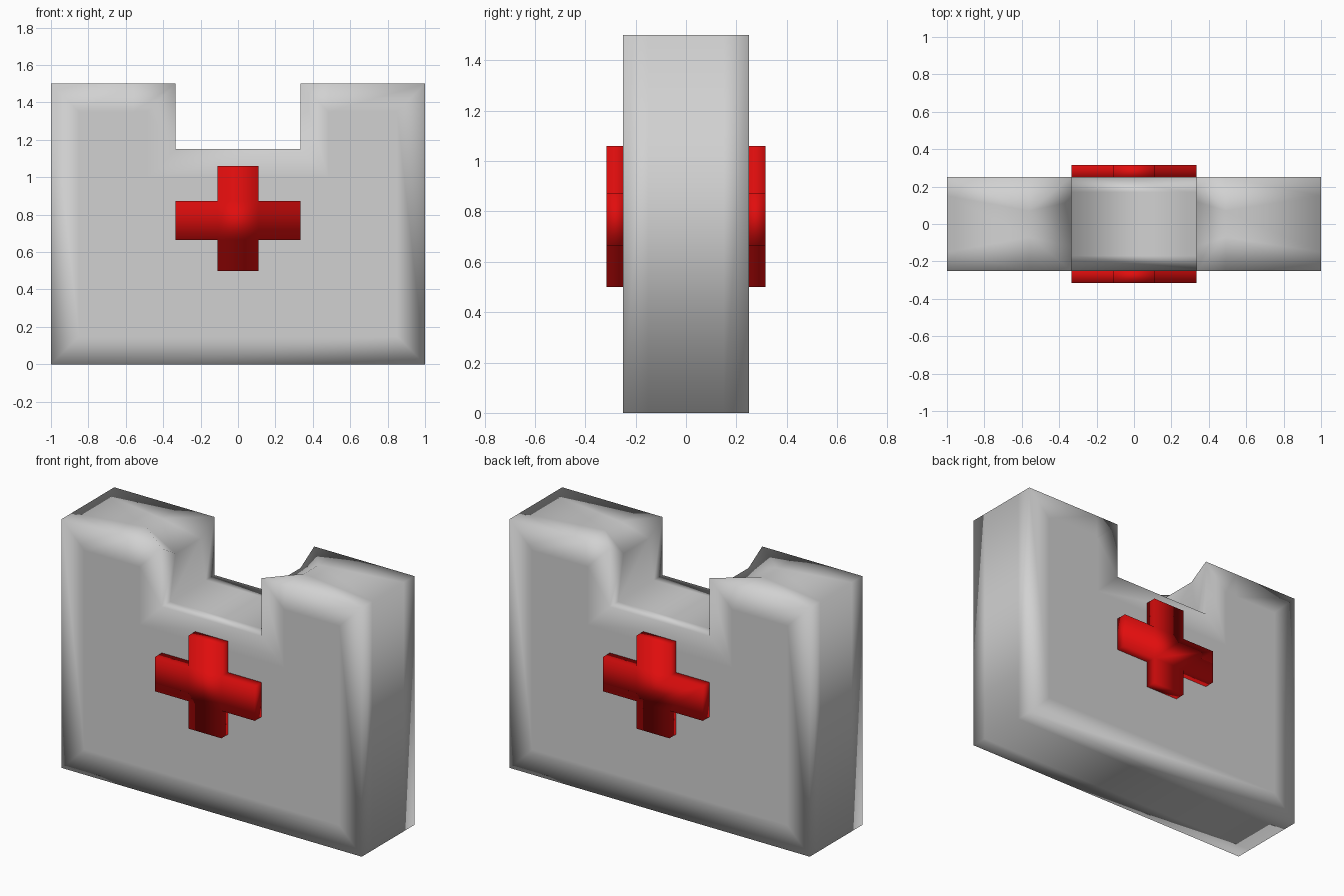
import bpy
import bmesh

cube = bpy.data.objects.get("Cube")
if cube:
    bpy.data.objects.remove(cube, do_unlink=True)


def make_material(name, color):
    mat = bpy.data.materials.new(name)
    mat.use_nodes = True
    mat.diffuse_color = color
    bsdf = next(n for n in mat.node_tree.nodes if n.type == 'BSDF_PRINCIPLED')
    bsdf.inputs["Base Color"].default_value = color
    return mat


def finish(name, bm, mat):
    """Turn a bmesh into a smooth-shaded object."""
    bmesh.ops.recalc_face_normals(bm, faces=bm.faces[:])
    mesh = bpy.data.meshes.new(name)
    bm.to_mesh(mesh)
    bm.free()
    mesh.materials.append(mat)
    for poly in mesh.polygons:
        poly.use_smooth = True
    obj = bpy.data.objects.new(name, mesh)
    bpy.context.collection.objects.link(obj)
    return obj


def loft(bm, rows, splits=()):
    """Skin closed rows of points; splits maps a span to its diagonal."""
    rings = [[bm.verts.new(p) for p in row] for row in rows]
    count = len(rings[0])
    for r, (near, far) in enumerate(zip(rings, rings[1:])):
        for i in range(count):
            j = (i + 1) % count
            quad = (near[i], near[j], far[j], far[i])
            rim, inner = (near, far) if r == 0 else (far, near)
            if i in splits and r != 1:
                p, q = (j, i) if splits[i] == "end" else (i, j)
                # rim corner p joins the crease point q
                bm.faces.new((rim[p], rim[q], inner[q]))
                bm.faces.new((rim[p], inner[q], inner[p]))
            else:
                bm.faces.new(quad)
    return [bm.faces.new(rings[0]), bm.faces.new(rings[-1])]


grey = make_material("light grey", (0.64, 0.64, 0.64, 1))
red = make_material("red", (0.75, 0.004, 0.004, 1))

# Case body: x, z, half depth and height of the inner rows
HALF_DEPTH, TOP, FLOOR, NOTCH = 0.25, 1.5, 1.15, 0.333
profile = [
    (-1, 0, 0.15, 0), (1, 0, 0.15, 0), (1, TOP, 0.15, TOP),
    (0.49, TOP, 0.07, TOP), (NOTCH, TOP, 0.12, 1.42),
    (NOTCH, FLOOR, 0.17, FLOOR), (-NOTCH, FLOOR, 0.17, FLOOR),
    (-NOTCH, TOP, 0.12, 1.42), (-0.56, TOP, 0.07, TOP),
    (-1, TOP, 0.15, TOP),
]
outer = lambda side: [(x, side * HALF_DEPTH, z) for x, z, _, _ in profile]
inner = lambda side: [(x, side * d, h) for x, _, d, h in profile]

bm = bmesh.new()
caps = loft(bm, [outer(-1), inner(-1), inner(1), outer(1)],
            {3: "end", 7: "start"})
bmesh.ops.recalc_face_normals(bm, faces=bm.faces[:])
bmesh.ops.inset_region(bm, faces=caps, thickness=0.15, use_even_offset=True)
finish("case_body", bm, grey)

# Raised crosses on the front and back
ARM, REACH = 0.11, 0.333
LOW, ARM_LOW, ARM_HIGH, HIGH = 0.5, 0.665, 0.872, 1.06
right_half = [(ARM, LOW), (ARM, ARM_LOW), (REACH, ARM_LOW),
              (REACH, ARM_HIGH), (ARM, ARM_HIGH), (ARM, HIGH)]
outline = right_half + [(-x, z) for x, z in reversed(right_half)]

for name, side in (("front_cross", -1), ("back_cross", 1)):
    bm = bmesh.new()
    loft(bm, [[(x, side * y, z) for x, z in outline] for y in (0.24, 0.315)])
    finish(name, bm, red)
